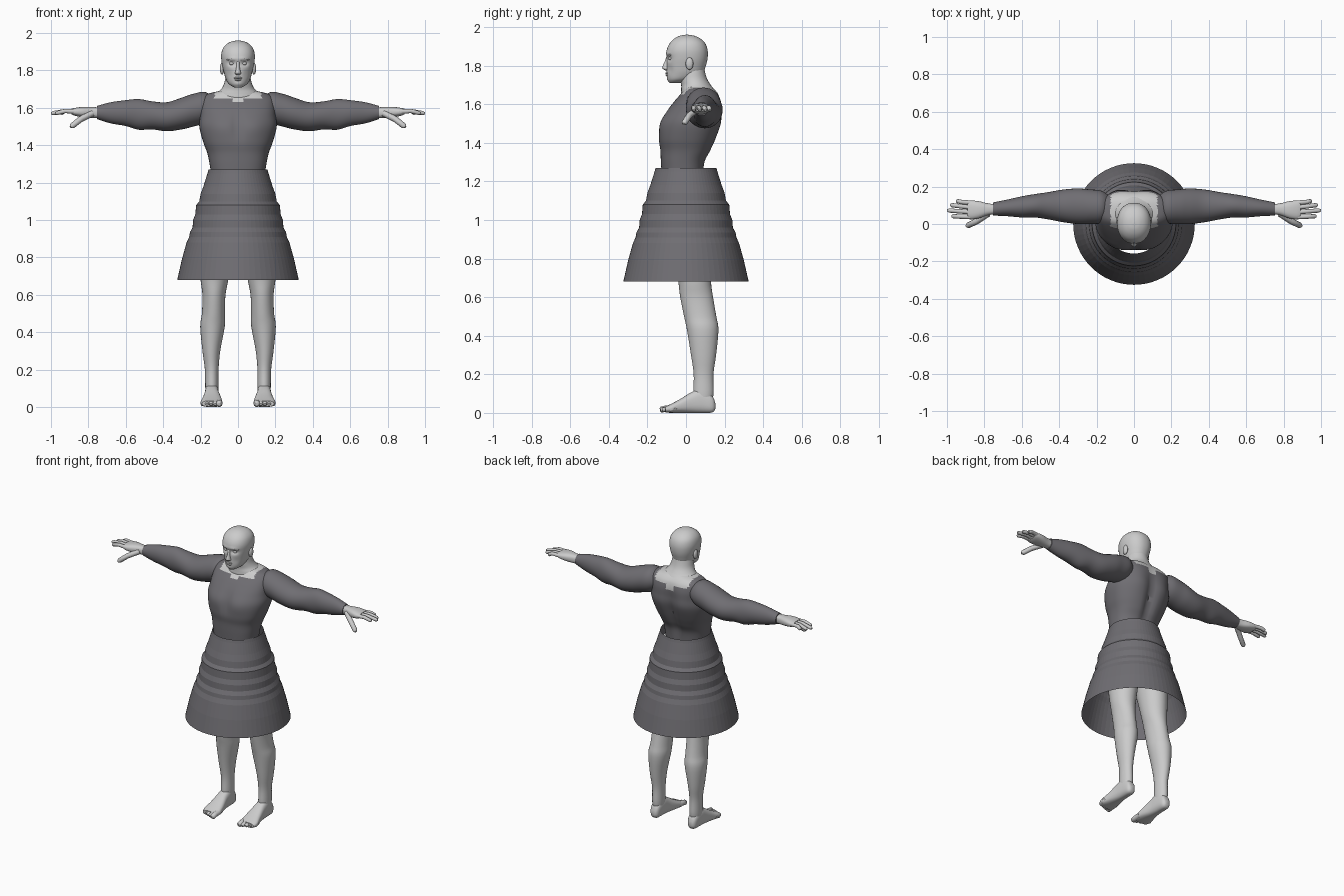
import bpy, bmesh
from math import sin, cos, pi, exp, radians, copysign
from mathutils import Vector

if "Cube" in bpy.data.objects:
    bpy.data.objects.remove(bpy.data.objects["Cube"])


def material(name, rgb):
    m = bpy.data.materials.new(name)
    m.use_nodes = True
    m.diffuse_color = (*rgb, 1)
    bsdf = m.node_tree.nodes["Principled BSDF"]
    bsdf.inputs["Base Color"].default_value = (*rgb, 1)
    bsdf.inputs["Roughness"].default_value = 0.7
    return m


SKIN = material("pale grey skin", (0.6, 0.6, 0.6))
CLOTH = material("dark grey cloth", (0.16, 0.155, 0.17))


def add_object(name, data, mats, mirror=False):
    ob = bpy.data.objects.new(name, data)
    bpy.context.scene.collection.objects.link(ob)
    for m in mats:
        data.materials.append(m)
    if mirror:
        ob.modifiers.new("Mirror", 'MIRROR').use_mirror_merge = False
    return ob


def finish(name, bm, mats, mirror=False, smooth=True):
    bmesh.ops.recalc_face_normals(bm, faces=bm.faces)
    me = bpy.data.meshes.new(name)
    bm.to_mesh(me)
    bm.free()
    for p in me.polygons:
        p.use_smooth = smooth
    if smooth:
        me.set_sharp_from_angle(angle=radians(50))
    return add_object(name, me, mats, mirror)


def smooth_rows(rows, steps):
    """Catmull-Rom interpolation between table rows."""
    rows = [Vector(r) for r in rows]
    out = []
    for i in range(len(rows) - 1):
        a, b, c, d = (rows[min(max(i + k, 0), len(rows) - 1)] for k in (-1, 0, 1, 2))
        for s in range(steps):
            t = s / steps
            out.append(b + (c - a) * (t / 2) + (a * 2 - b * 5 + c * 4 - d) * (t * t / 2)
                       + (b * 3 - a - c * 3 + d) * (t ** 3 / 2))
    return out + [rows[-1]]


def loft(name, rows, axis=2, mats=(SKIN,), n=32, power=2.0, steps=4,
         mirror=False, shape=None, rule=None):
    """Skin over sections: position on the axis, then low/high of the other two axes."""
    bm = bmesh.new()
    rings = []
    for t, a0, a1, b0, b1 in smooth_rows(rows, steps):
        ring = []
        for k in range(n):
            ca, sa = cos(2 * pi * k / n), sin(2 * pi * k / n)
            u = copysign(abs(ca) ** (2 / power), ca)
            v = copysign(abs(sa) ** (2 / power), sa)
            co = [(a0 + a1 + u * (a1 - a0)) / 2, (b0 + b1 + v * (b1 - b0)) / 2]
            co.insert(axis, t)
            co = Vector(co)
            if shape:
                co.y += shape(co, v)
            ring.append(bm.verts.new(co))
        rings.append(ring)
    for r, s in zip(rings, rings[1:]):
        for k in range(n):
            bm.faces.new((r[k], r[k - 1], s[k - 1], s[k]))
    bm.faces.new(rings[0])
    bm.faces.new(rings[-1])
    if rule:
        for f in bm.faces:
            f.material_index = rule(f.calc_center_median())
    return finish(name, bm, mats, mirror)


def central(rows):
    """Rows of height, half width, front, back."""
    return [(z, -w, w, f, b) for z, w, f, b in rows]


def tube(name, points, radius, tip=0.45, mirror=True):
    """Tapered finger-like tube with a rounded tip."""
    cu = bpy.data.curves.new(name, 'CURVE')
    cu.dimensions = '3D'
    cu.bevel_depth = radius
    cu.bevel_resolution = 3
    cu.use_fill_caps = True
    pts = [Vector(p) for p in points]
    pts.insert(-1, pts[-2].lerp(pts[-1], 0.85))
    sp = cu.splines.new('POLY')
    sp.points.add(len(pts) - 1)
    for i, (q, p) in enumerate(zip(sp.points, pts)):
        q.co = (*p, 1)
        q.radius = tip if i == len(pts) - 1 else 1 - 0.2 * i / len(pts)
    sp.use_smooth = True
    return add_object(name, cu, [SKIN], mirror)


def ball(name, centre, size, mirror=False):
    bm = bmesh.new()
    bmesh.ops.create_uvsphere(bm, u_segments=20, v_segments=12, radius=1)
    for v in bm.verts:
        v.co = Vector(c + p * s for c, p, s in zip(centre, v.co, size))
    return finish(name, bm, [SKIN], mirror)


def bump(x, z, cx, cz, w, h):
    return exp(-((x - cx) / w) ** 2 - ((z - cz) / h) ** 2)


# Shirt body with chest, spine groove and a bare neckline
def torso_shape(co, v):
    x, z = abs(co.x), co.z
    if v > 0:
        return 0.012 * v * (bump(x, z, 0.1, 1.53, 0.06, 0.1) - 2 * bump(x, z, 0, 1.42, 0.03, 0.16))
    return -0.012 * v * (bump(x, z, 0, 1.5, 0.02, 0.07) - bump(x, z, 0.09, 1.5, 0.07, 0.06))


def neckline(c):
    x = abs(c.x)
    if c.y > 0.08:
        edge = 1.605 if x < 0.03 else 1.64
    else:
        edge = 1.63 if x < 0.02 else 1.652
    return int(x < 0.125 and c.z > edge)


loft("shirt_body", central([
    (1.22, .14, -.125, .09), (1.3, .152, -.13, .1), (1.36, .165, -.133, .13),
    (1.42, .187, -.14, .155), (1.5, .207, -.128, .177), (1.56, .202, -.1, .178),
    (1.61, .2, -.065, .178), (1.65, .192, -.03, .168), (1.675, .16, -.01, .15),
    (1.69, .1, 0, .13)]), mats=(CLOTH, SKIN), n=64, power=2.4, steps=6,
    shape=torso_shape, rule=neckline)

# Skirt: open, faceted, with stepped bands
profile = [(.158, 1.27), (.163, 1.25), (.185, 1.18), (.2, 1.14), (.207, 1.1), (.224, 1.08),
           (.228, 1.03), (.24, 1.0), (.243, .96), (.257, .935), (.261, .91), (.275, .88),
           (.3, .79), (.325, .68)]
bm = bmesh.new()
line = [bm.verts.new((r, 0, z)) for r, z in profile]
edges = [bm.edges.new(pair) for pair in zip(line, line[1:])]
bmesh.ops.spin(bm, geom=line + edges, axis=(0, 0, 1), cent=(0, 0, 0), angle=2 * pi,
               steps=64, use_merge=True)
bmesh.ops.remove_doubles(bm, verts=bm.verts, dist=0.0001)
finish("skirt", bm, [CLOTH], smooth=False)

# Sleeves
loft("sleeves", [
    (.13, .04, .15, 1.56, 1.65), (.175, .005, .178, 1.52, 1.685), (.24, 0, .185, 1.5, 1.675),
    (.3, 0, .19, 1.485, 1.655), (.38, .01, .184, 1.475, 1.63), (.46, .025, .17, 1.485, 1.635),
    (.53, .035, .16, 1.483, 1.647), (.6, .035, .148, 1.503, 1.641), (.68, .042, .13, 1.517, 1.63),
    (.755, .045, .115, 1.54, 1.61)], axis=0, mats=(CLOTH,), mirror=True)

# Hands
loft("palms", [
    (.73, .053, .105, 1.548, 1.602), (.78, .047, .11, 1.546, 1.604), (.83, .03, .122, 1.55, 1.605),
    (.87, .025, .125, 1.557, 1.6), (.89, .032, .12, 1.565, 1.595)], axis=0, power=2.5, mirror=True)
tips = {"little": (.95, .124), "ring": (.983, .102), "middle": (1.0, .073), "index": (.975, .042)}
for i, (finger, (x, y)) in enumerate(tips.items()):
    base = 0.112 - 0.025 * i
    tube(finger + "_fingers", [(.86, base, 1.58), (.925, (base + y) / 2, 1.583), (x, y, 1.57)], .0125)
tube("thumbs", [(.78, .055, 1.57), (.84, .015, 1.54), (.895, -.012, 1.497)], .017)

# Legs
loft("legs", [
    (1.2, .01, .16, -.085, .11), (1.05, .01, .19, -.095, .13), (.9, .02, .205, -.085, .14),
    (.78, .036, .205, -.06, .135), (.68, .052, .2, -.04, .13), (.6, .067, .19, -.03, .14),
    (.5, .07, .193, -.01, .157), (.43, .071, .202, .005, .168), (.3, .095, .19, .026, .156),
    (.2, .104, .177, .04, .142), (.1, .105, .175, .038, .143), (.05, .11, .17, .05, .13)],
    mirror=True)

# Feet and toes
loft("feet", [
    (.152, .125, .155, .02, .05), (.135, .11, .17, .002, .09), (.08, .104, .176, 0, .125),
    (.03, .1, .18, 0, .108), (-.03, .088, .19, 0, .072), (-.075, .084, .2, 0, .048),
    (-.105, .09, .192, .002, .034)], axis=1, power=2.6, mirror=True)
for i in range(5):
    x = 0.1 + 0.022 * i
    y = -0.135 + 0.003 * i * i
    tube("toes_%d" % (i + 1), [(x, -.06, .024), (x, y + .03, .022), (x, y, .015)],
         .018 if i == 0 else .013)


# Head with brow, eye sockets and cheeks
def face_shape(co, v):
    if v > 0:
        return 0
    x, z = abs(co.x), co.z
    return -v * (0.014 * bump(x, z, .035, 1.838, .02, .013) - 0.005 * bump(x, z, .03, 1.862, .03, .009)
                 + 0.006 * bump(x, z, .045, 1.775, .02, .025) - 0.004 * bump(x, z, 0, 1.728, .02, .012))


loft("head", central([
    (1.71, .022, -.085, -.03), (1.728, .05, -.094, .03), (1.76, .067, -.1, .085),
    (1.8, .078, -.1, .103), (1.84, .087, -.1, .112), (1.88, .09, -.1, .112),
    (1.915, .082, -.085, .1), (1.94, .062, -.06, .075), (1.955, .034, -.03, .042),
    (1.96, .006, -.002, .012)]), n=64, power=2.2, steps=6, shape=face_shape)
loft("nose", central([
    (1.775, .01, -.106, -.08), (1.784, .017, -.121, -.08), (1.795, .014, -.122, -.08),
    (1.82, .009, -.111, -.08), (1.85, .009, -.1, -.08)]), n=16)
ball("upper_lip", (0, -.097, 1.76), (.022, .01, .005))
ball("lower_lip", (0, -.096, 1.75), (.019, .01, .006))
ball("eyes", (.034, -.078, 1.837), (.013, .013, .009), mirror=True)
ball("ears", (.085, .018, 1.81), (.012, .02, .032), mirror=True)
tube("brows", [(.014, -.098, 1.856), (.035, -.095, 1.864), (.06, -.078, 1.855)], .004)

# Neck
loft("neck", central([
    (1.6, .08, -.01, .14), (1.65, .12, -.025, .155), (1.675, .115, -.025, .147),
    (1.7, .09, -.025, .128), (1.73, .074, -.032, .11), (1.77, .066, -.035, .098),
    (1.82, .055, -.03, .09)]))
